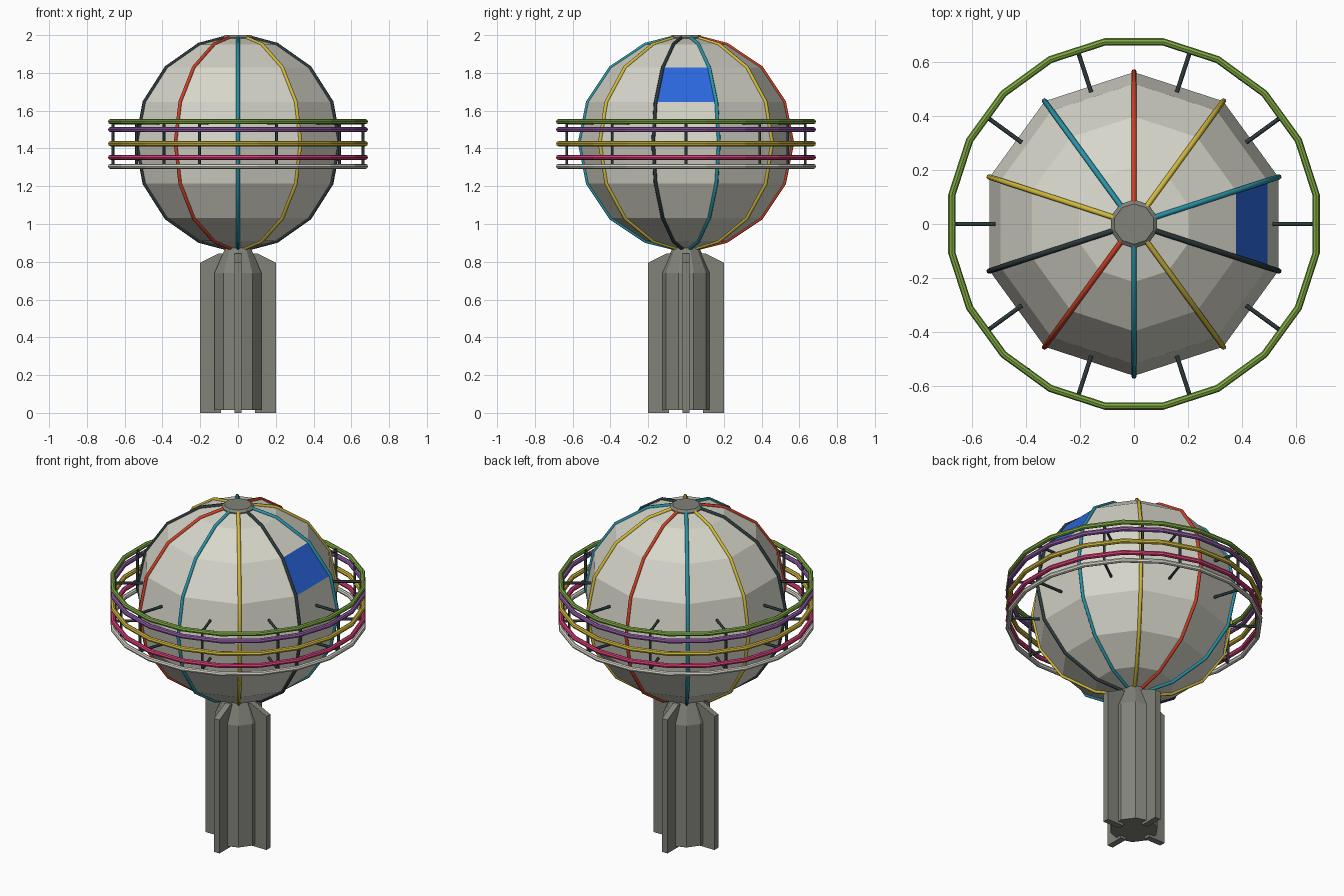
import bpy, bmesh, math
from mathutils import Vector

if "Cube" in bpy.data.objects:
    bpy.data.objects.remove(bpy.data.objects["Cube"])


def material(name, r, g, b):
    m = bpy.data.materials.new(name)
    m.diffuse_color = [(c / 255) ** 2.2 for c in (r, g, b)] + [1]
    m.use_nodes = True
    m.node_tree.nodes["Principled BSDF"].inputs["Base Color"].default_value = m.diffuse_color
    return m


PANEL = material("off white", 214, 213, 201)
STONE = material("stone grey", 128, 130, 120)
DARK = material("charcoal", 48, 60, 62)
RED = material("red", 205, 66, 42)
YELLOW = material("yellow", 208, 184, 62)
TEAL = material("teal", 44, 146, 166)
BLUE = material("window blue", 46, 102, 220)
GREEN = material("green", 124, 166, 66)
PURPLE = material("purple", 146, 92, 164)
PINK = material("pink", 216, 64, 120)


def link(name, bm, *mats):
    bmesh.ops.recalc_face_normals(bm, faces=bm.faces)
    me = bpy.data.meshes.new(name)
    bm.to_mesh(me)
    bm.free()
    for m in mats:
        me.materials.append(m)
    ob = bpy.data.objects.new(name, me)
    bpy.context.collection.objects.link(ob)
    return ob


def polar(r, deg, z):
    a = math.radians(deg)
    return Vector((r * math.cos(a), r * math.sin(a), z))


def lathe(name, profile, mats, n=10, offset=18):
    """Faceted turned solid from (radius, z) pairs, capped at both ends."""
    bm = bmesh.new()
    rings = [[bm.verts.new(polar(r, offset + 360 * i / n, z)) for i in range(n)]
             for r, z in profile]
    for a, b in zip(rings, rings[1:]):
        for i in range(n):
            j = (i + 1) % n
            bm.faces.new((a[i], a[j], b[j], b[i]))
    bm.faces.new(rings[0])
    bm.faces.new(rings[-1])
    return link(name, bm, *mats)


def rod(name, points, radius, mat):
    """Thin tube through a list of points."""
    cu = bpy.data.curves.new(name, 'CURVE')
    cu.dimensions = '3D'
    cu.bevel_depth = radius
    cu.bevel_resolution = 1
    cu.use_fill_caps = True
    sp = cu.splines.new('POLY')
    sp.points.add(len(points) - 1)
    for p, co in zip(sp.points, points):
        p.co = (*co, 1)
    cu.materials.append(mat)
    ob = bpy.data.objects.new(name, cu)
    bpy.context.collection.objects.link(ob)


# Ten sided globe, one blue window panel on the right side
R, CZ = 0.562, 1.43
lats = [-84, -67.5, -45, -22.5, 0, 22.5, 45, 67.5, 84]


def on_globe(lat, extra=0):
    a = math.radians(lat)
    return (R + extra) * math.cos(a), CZ + (R + extra) * math.sin(a)


globe = lathe("globe", [on_globe(t) for t in lats], (PANEL, BLUE))
for f in globe.data.polygons:
    c = f.center
    if c.x > 0.3 and abs(c.y) < 0.05 and 1.66 < c.z < 1.8:
        f.material_index = 1

# Coloured meridian ribs along the globe corners
rib_mats = [TEAL, YELLOW, RED, TEAL, YELLOW, DARK, RED, TEAL, YELLOW, DARK]
for i, m in enumerate(rib_mats):
    pts = []
    for t in lats:
        r, z = on_globe(t, 0.002)
        pts.append(polar(r, 18 + 36 * i, z))
    rod(f"rib_{i}", pts, 0.01, m)

# Top cap
lathe("top_cap", [(0.088, 1.972), (0.09, 1.988), (0.075, 2.0)], (STONE,))

# Five hoops around the globe
for name, z, m in (("green_hoop", 1.542, GREEN), ("purple_hoop", 1.5, PURPLE),
                   ("yellow_hoop", 1.425, YELLOW), ("pink_hoop", 1.353, PINK),
                   ("white_hoop", 1.305, PANEL)):
    bpy.ops.mesh.primitive_torus_add(major_segments=20, minor_segments=8,
                                     major_radius=0.683, minor_radius=0.0135,
                                     location=(0, 0, z),
                                     rotation=(0, 0, math.radians(9)))
    ob = bpy.context.object
    ob.name = name
    ob.data.materials.append(m)

# Hoop posts, with spokes back to the globe
for i in range(10):
    a = 36 * i
    rod(f"post_{i}", [polar(0.663, a, 1.3), polar(0.663, a, 1.55)], 0.008, DARK)
    for z in (1.31, 1.535):
        rod(f"spoke_{i}", [polar(0.51, a, z), polar(0.665, a, z)], 0.008, DARK)
for a in (54, 234):
    rod("extra_post", [polar(0.667, a, 1.3), polar(0.667, a, 1.55)], 0.008, DARK)

# Pedestal column with tapered neck
lathe("pedestal", [(0.131, 0.015), (0.131, 0.74), (0.066, 0.885)], (STONE,))

# Four fins
for i in range(4):
    bm = bmesh.new()
    sides = [[bm.verts.new((x, y, z)) for x, z in
              ((0.0, 0.0 + 0.015), (0.09, 0.015), (0.09, 0), (0.2, 0),
               (0.2, 0.795), (0.1, 0.845), (0.0, 0.845))] for y in (-0.018, 0.018)]
    for s in sides:
        bm.faces.new(s)
    for k in range(7):
        j = (k + 1) % 7
        bm.faces.new((sides[0][k], sides[0][j], sides[1][j], sides[1][k]))
    fin = link(f"fin_{i}", bm, STONE)
    fin.rotation_euler.z = math.radians(90 * i)
